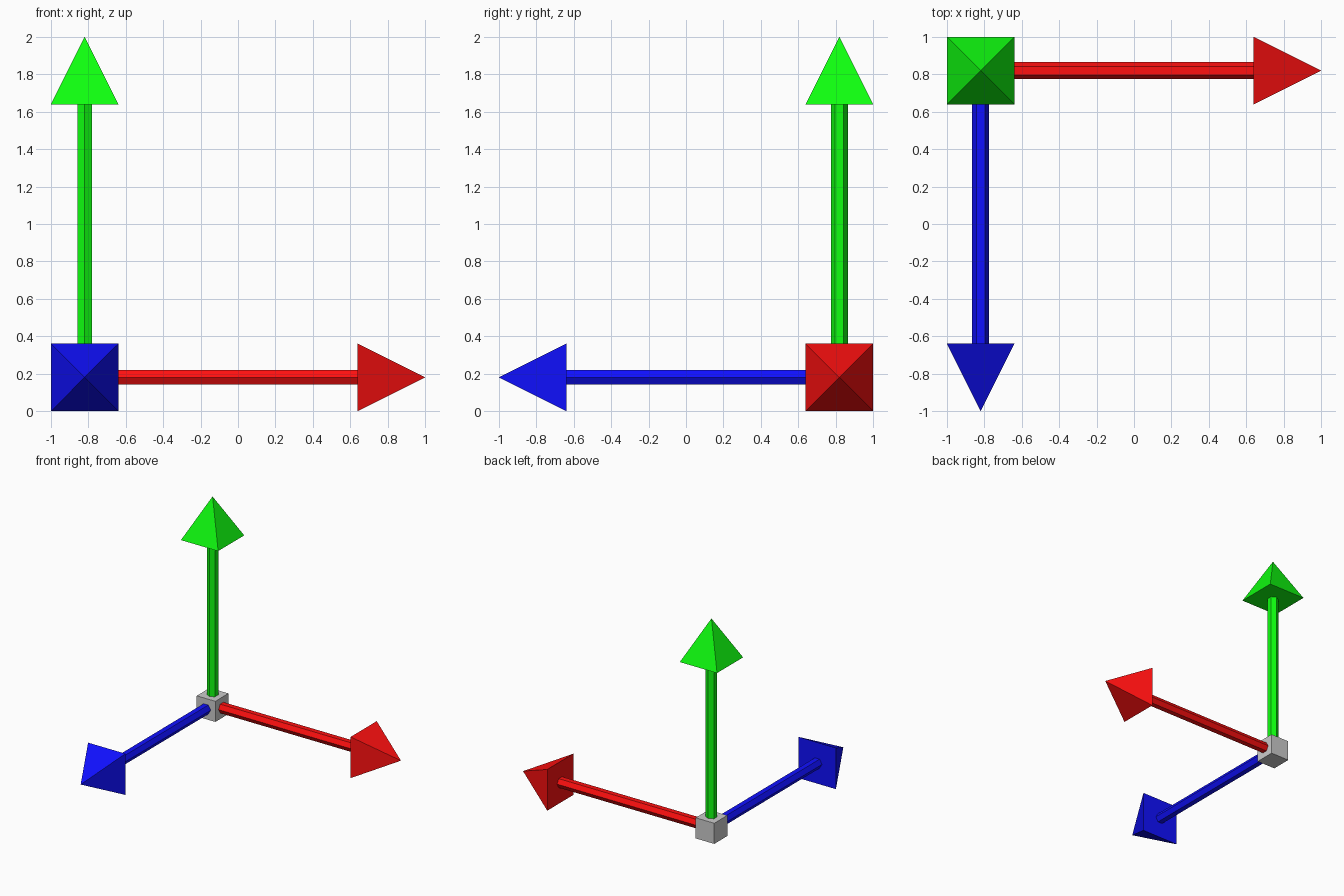
import bpy, bmesh, math
from mathutils import Vector

if "Cube" in bpy.data.objects:
    bpy.data.objects.remove(bpy.data.objects["Cube"])

CORNER = Vector((-0.82, 0.82, 0.18))  # where the three arrows meet
HUB = 0.18       # hub cube size
LENGTH = 1.82    # hub centre to arrow tip
HEAD = 0.36      # arrow head height and base width
SHAFT_R = 0.0455


def finish(name, bm, mat=None):
    bmesh.ops.recalc_face_normals(bm, faces=bm.faces)
    mesh = bpy.data.meshes.new(name)
    bm.to_mesh(mesh)
    bm.free()
    if mat:
        mesh.materials.append(mat)
    obj = bpy.data.objects.new(name, mesh)
    obj.location = CORNER
    bpy.context.collection.objects.link(obj)


def ring(bm, axis, side, dist, radius, count, turn=0.0):
    """Polygon of verts around the axis; the first lies on the side vector."""
    other = axis.cross(side)
    angles = [turn + 2 * math.pi * i / count for i in range(count)]
    return [bm.verts.new(axis * dist + radius * (side * math.cos(a) + other * math.sin(a)))
            for a in angles]


def arrow(colour_name, colour, axis, side):
    axis, side = Vector(axis), Vector(side)
    mat = bpy.data.materials.new(colour_name)
    mat.diffuse_color = (*colour, 1)
    mat.use_nodes = True
    mat.node_tree.nodes["Principled BSDF"].inputs["Base Color"].default_value = mat.diffuse_color

    # six-sided shaft
    bm = bmesh.new()
    a = ring(bm, axis, side, HUB / 2, SHAFT_R, 6)
    b = ring(bm, axis, side, LENGTH - HEAD, SHAFT_R, 6)
    for i in range(6):
        j = (i + 1) % 6
        bm.faces.new((a[i], a[j], b[j], b[i]))
    bm.faces.new(a)
    bm.faces.new(b)
    finish(colour_name + "_shaft", bm, mat)

    # pyramid head
    bm = bmesh.new()
    base = ring(bm, axis, side, LENGTH - HEAD, HEAD / math.sqrt(2), 4, math.pi / 4)
    tip = bm.verts.new(axis * LENGTH)
    for i in range(4):
        bm.faces.new((base[i], base[(i + 1) % 4], tip))
    bm.faces.new(base)
    finish(colour_name + "_arrow_head", bm, mat)


# grey hub cube
bm = bmesh.new()
bmesh.ops.create_cube(bm, size=HUB)
finish("hub_cube", bm)

# three arrows
arrow("red", (1, 0.005, 0.005), (1, 0, 0), (0, 1, 0))
arrow("green", (0.005, 1, 0.005), (0, 0, 1), (0, 1, 0))
arrow("blue", (0.005, 0.005, 1), (0, -1, 0), (1, 0, 0))
